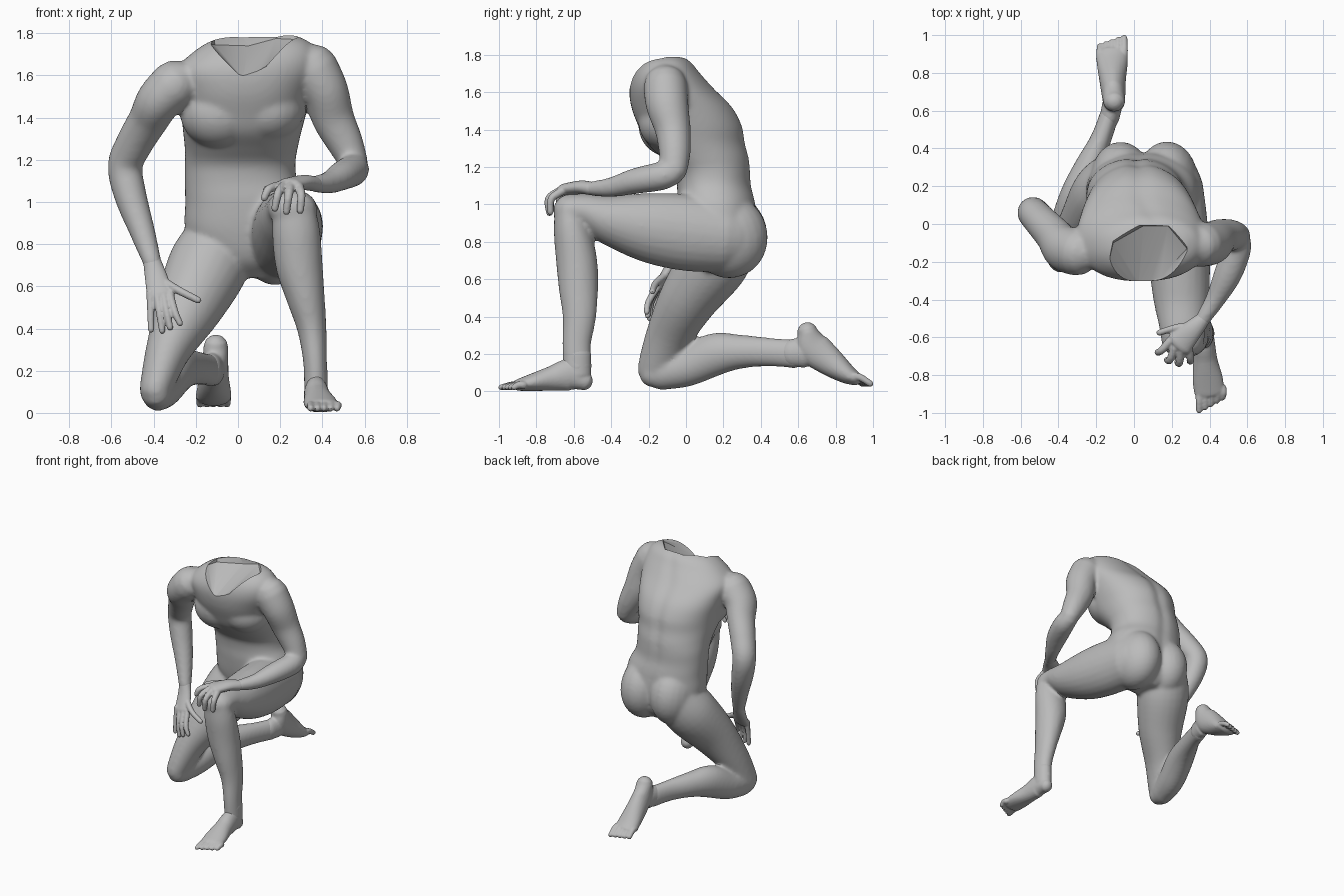
import bpy, bmesh, math
from mathutils import Vector, Matrix

skin = bpy.data.materials.new("plain_grey")
skin.diffuse_color = (0.5, 0.5, 0.5, 1)
Y, Z = Vector((0, 1, 0)), Vector((0, 0, 1))


def spline(rows, sub):
    """Catmull-Rom through rows of numbers."""
    out = []
    for i in range(len(rows) - 1):
        a, b = rows[max(i - 1, 0)], rows[i]
        c, d = rows[i + 1], rows[min(i + 2, len(rows) - 1)]
        for k in range(sub):
            t = k / sub
            out.append([0.5 * (2 * q + (r - p) * t + (2 * p - 5 * q + 4 * r - s) * t * t
                               + (3 * q - p - 3 * r + s) * t ** 3)
                        for p, q, r, s in zip(a, b, c, d)])
    return out + [list(rows[-1])]


def skin_rings(bm, rings):
    loops = [[bm.verts.new(p) for p in ring] for ring in rings]
    n = len(loops[0])
    for a, b in zip(loops, loops[1:]):
        for i in range(n):
            j = (i + 1) % n
            bm.faces.new((a[i], a[j], b[j], b[i]))
    bm.faces.new(loops[0][::-1])
    bm.faces.new(loops[-1])


def tube(bm, rows, ref=Y, n=24, sub=5):
    """Round-ended limb; rows are x, y, z, side radius, radius towards ref."""
    pts = spline(rows, sub)
    pos = [Vector(p[:3]) for p in pts]
    rings = []
    last = len(pts) - 1
    for i, p in enumerate(pts):
        t = (pos[min(i + 1, last)] - pos[max(i - 1, 0)]).normalized()
        side = t.cross(ref).normalized()
        up = side.cross(t)

        def ring(off, s):
            return [pos[i] + t * off + side * math.cos(a) * p[3] * s + up * math.sin(a) * p[4] * s
                    for a in (2 * math.pi * k / n for k in range(n))]
        r = min(p[3], p[4])
        cap = [(math.sin(a) * r, math.cos(a)) for a in (0.5, 1.0, 1.35)]
        if i == 0:
            rings += [ring(-o, s) for o, s in reversed(cap)]
        rings.append(ring(0, 1))
        if i == last:
            rings += [ring(o, s) for o, s in cap]
    skin_rings(bm, rings)


def ball(bm, c, r, tilt=0):
    m = Matrix.Translation(c) @ Matrix.Rotation(tilt, 4, 'X') @ Matrix.Diagonal((*r, 1))
    bmesh.ops.create_uvsphere(bm, u_segments=24, v_segments=16, radius=1, matrix=m)


def finish(bm, name, voxel, smooth, cutter=None):
    """Fuse the overlapping pieces into one smooth skin."""
    bmesh.ops.recalc_face_normals(bm, faces=bm.faces)
    me = bpy.data.meshes.new(name)
    bm.to_mesh(me)
    ob = bpy.data.objects.new(name, me)
    bpy.context.collection.objects.link(ob)
    m = ob.modifiers.new("fuse", 'REMESH')
    m.mode, m.voxel_size = 'VOXEL', voxel
    m = ob.modifiers.new("soften", 'SMOOTH')
    m.factor, m.iterations = 0.5, smooth
    if cutter:
        m = ob.modifiers.new("cut", 'BOOLEAN')
        m.operation, m.object, m.solver = 'DIFFERENCE', cutter, 'EXACT'
    deps = bpy.context.evaluated_depsgraph_get()
    done = bpy.data.meshes.new_from_object(ob.evaluated_get(deps))
    ob.modifiers.clear()
    ob.data = done
    done.materials.clear()
    done.materials.append(skin)
    bpy.ops.object.select_all(action='DESELECT')
    ob.select_set(True)
    bpy.context.view_layer.objects.active = ob
    bpy.ops.object.shade_smooth_by_angle(angle=math.radians(35))
    return ob


# Neck cutter: faceted hollow open to the top and front
bm = bmesh.new()
low = [(-.14, -.23, 1.75), (-.11, -.1, 1.745), (.05, -.01, 1.74), (.18, -.01, 1.775),
       (.28, -.13, 1.77), (.14, -.28, 1.645), (.02, -.33, 1.585), (0, -.25, 1.64)]
high = [(-.16, -.5, 2), (-.12, 0, 2), (.3, 0, 2), (.3, -.5, 2), (.04, -.5, 1.6)]
for p in low + high:
    bm.verts.new(p)
bmesh.ops.convex_hull(bm, input=bm.verts)
bmesh.ops.delete(bm, geom=[v for v in bm.verts if not v.link_faces], context='VERTS')
bmesh.ops.recalc_face_normals(bm, faces=bm.faces)
cm = bpy.data.meshes.new("neck_cutter")
bm.to_mesh(cm)
cutter = bpy.data.objects.new("neck_cutter", cm)
cutter.hide_render = True
bpy.context.collection.objects.link(cutter)

# Torso: level rings of z, centre x, centre y, half width, half depth, with a spine groove
bm = bmesh.new()
torso = [(.64, .06, .2, .07, .09), (.72, .055, .19, .2, .17), (.85, .05, .18, .295, .205),
         (1.0, .04, .165, .29, .21), (1.1, .015, .152, .267, .2), (1.18, .01, .14, .262, .207),
         (1.25, .015, .105, .267, .235), (1.33, .02, .055, .28, .265), (1.42, .027, .025, .297, .28),
         (1.52, .03, -.02, .32, .272), (1.62, .04, -.075, .34, .228),
         (1.70, .075, -.1, .3, .18), (1.76, .1, -.1, .235, .13), (1.79, .12, -.09, .15, .07)]
rings = []
for z, cx, cy, rx, ry in spline(torso, 5):
    ring = []
    for k in range(64):
        a = 2 * math.pi * k / 64
        c, s = math.cos(a), math.sin(a)
        e = .95 if s > 0 else .85
        dent = 1 - .055 * math.exp(-((a - math.pi / 2) / .12) ** 2)
        ring.append((cx + rx * math.copysign(abs(c) ** e, c),
                     cy + ry * dent * math.copysign(abs(s) ** e, s), z))
    rings.append(ring)
skin_rings(bm, rings)
# Buttocks, close together, and broad, flat chest muscles
ball(bm, (.175, .225, .83), (.165, .212, .225), .25)
ball(bm, (-.07, .225, .84), (.165, .21, .225), .25)
ball(bm, (-.09, -.09, 1.42), (.185, .165, .165), .12)
ball(bm, (.135, -.09, 1.44), (.18, .165, .155), .12)

# Kneeling leg: thigh, then shin running back
tube(bm, [(-.08, .22, .82, .17, .175), (-.145, .15, .69, .19, .185), (-.235, .015, .5, .16, .157),
          (-.33, -.09, .3, .108, .125), (-.385, -.155, .13, .08, .103), (-.388, -.155, .1, .076, .093)])
tube(bm, [(-.383, -.14, .1, .078, .093), (-.35, 0, .13, .091, .105), (-.30, .15, .197, .092, .115),
          (-.24, .3, .213, .077, .09), (-.175, .45, .21, .056, .077), (-.125, .59, .2, .052, .077)], Z)
# Raised leg: thigh forwards, then shin down
tube(bm, [(.2, .2, .83, .165, .195), (.225, 0, .85, .165, .205), (.24, -.2, .877, .163, .187),
          (.25, -.4, .917, .147, .138), (.255, -.54, .965, .122, .095), (.26, -.62, .967, .115, .09)], Z)
tube(bm, [(.265, -.63, .97, .1, .075), (.275, -.61, .86, .114, .098), (.29, -.585, .7, .112, .11),
          (.32, -.575, .55, .092, .105), (.35, -.57, .4, .07, .09), (.365, -.585, .25, .057, .077),
          (.37, -.58, .12, .057, .077)])
# Resting arm
tube(bm, [(-.3, -.15, 1.555, .118, .125), (-.375, -.125, 1.48, .108, .122), (-.425, -.06, 1.39, .095, .102),
          (-.49, .01, 1.28, .088, .09), (-.535, .06, 1.17, .083, .083), (-.51, .045, 1.03, .077, .08),
          (-.457, 0, .87, .062, .064), (-.405, -.06, .71, .044, .044)])
# Bent arm
tube(bm, [(.355, -.11, 1.63, .122, .118), (.412, -.1, 1.53, .11, .114), (.45, -.07, 1.4, .101, .096),
          (.508, -.06, 1.28, .086, .085), (.55, -.065, 1.185, .068, .073)])
tube(bm, [(.55, -.08, 1.165, .068, .068), (.543, -.14, 1.15, .076, .076), (.495, -.27, 1.125, .074, .069),
          (.43, -.4, 1.092, .053, .053), (.36, -.51, 1.085, .04, .038)], Z)
finish(bm, "body", .0115, 12, cutter)
bpy.data.objects.remove(cutter)


def digits(bm, specs, r, ref):
    """Tapering fingers or toes; specs are paths from root to tip."""
    for path in specs:
        tube(bm, [(*p, r * (1 - .12 * i), r * (1 - .12 * i)) for i, p in enumerate(path)], ref, 12, 4)


# Hand on the lower thigh
bm = bmesh.new()
tube(bm, [(-.408, -.055, .72, .042, .04), (-.39, -.09, .65, .053, .032), (-.37, -.145, .56, .063, .027)])
digits(bm, [[(kx, -.145, .57), ((kx + tx) / 2, ty + .01, .48), (tx, ty, tz)] for kx, tx, ty, tz in
            ((-.415, -.412, -.17, .395), (-.385, -.36, -.195, .39),
             (-.355, -.322, -.205, .405), (-.325, -.275, -.21, .425))], .02, Y)
digits(bm, [[(-.365, -.1, .63), (-.28, -.16, .58), (-.19, -.18, .535)]], .022, Y)
finish(bm, "resting_hand", .006, 3)

# Hand draped over the raised knee
bm = bmesh.new()
tube(bm, [(.365, -.505, 1.085, .039, .036), (.31, -.56, 1.092, .055, .036), (.24, -.635, 1.08, .072, .034)], Z)
digits(bm, [[(.29, -.665, 1.07), (.3, -.72, 1.03), (.295, -.725, .96)],
            [(.25, -.67, 1.075), (.24, -.735, 1.03), (.23, -.73, .955)],
            [(.215, -.655, 1.075), (.19, -.72, 1.04), (.175, -.72, .97)],
            [(.19, -.62, 1.075), (.145, -.67, 1.06), (.125, -.68, 1.02)]], .023, Vector((1, .3, 0)))
digits(bm, [[(.31, -.54, 1.085), (.22, -.55, 1.085), (.135, -.575, 1.06)]], .022, Z)
finish(bm, "knee_hand", .006, 3)

# Planted foot
bm = bmesh.new()
tube(bm, [(.37, -.58, .2, .055, .073), (.37, -.58, .09, .055, .073)])
tube(bm, [(.37, -.545, .055, .046, .05), (.37, -.62, .087, .057, .085), (.377, -.72, .069, .065, .066),
          (.39, -.82, .049, .08, .047), (.398, -.89, .036, .08, .033)], Z)
digits(bm, [[(.345 + .031 * i, -.87, .034), (.345 + .032 * i, -.925 + .008 * i, .036),
             (.345 + .031 * i, -.987 + .017 * i, .022)] for i in range(5)], .022, Z)
finish(bm, "planted_foot", .007, 3)

# Trailing foot, heel up and toes on the ground
bm = bmesh.new()
tube(bm, [(-.13, .56, .205, .052, .073), (-.115, .63, .21, .054, .083)], Z)
tube(bm, [(-.105, .65, .315, .058, .056), (-.108, .68, .237, .062, .09), (-.113, .76, .167, .07, .08),
          (-.115, .85, .1, .082, .056), (-.115, .9, .072, .082, .04)], Z)
digits(bm, [[(-.055 - .031 * i, .87, .08), (-.052 - .032 * i, .925 - .006 * i, .078),
             (-.052 - .032 * i, .985 - .011 * i, .042)] for i in range(5)], .023, Z)
finish(bm, "trailing_foot", .007, 3)
